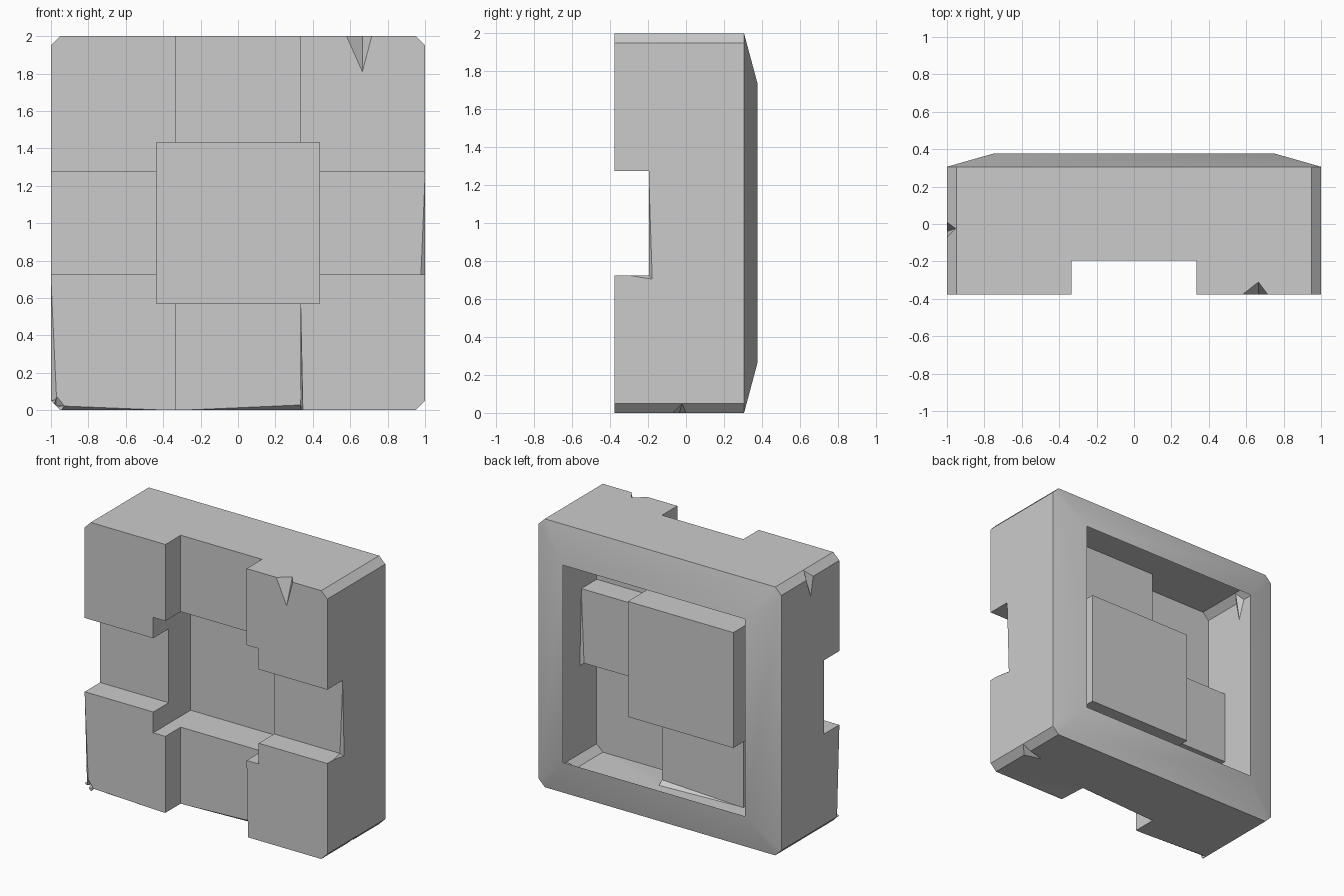
import bpy, bmesh
from math import radians

if "Cube" in bpy.data.objects:
    bpy.data.objects.remove(bpy.data.objects["Cube"])


def hull(name, points):
    """Closed convex solid around the given points."""
    bm = bmesh.new()
    for p in points:
        bm.verts.new(p)
    bmesh.ops.convex_hull(bm, input=bm.verts[:])
    bmesh.ops.dissolve_limit(bm, angle_limit=0.01, verts=bm.verts[:], edges=bm.edges[:])
    bmesh.ops.recalc_face_normals(bm, faces=bm.faces[:])
    mesh = bpy.data.meshes.new(name)
    bm.to_mesh(mesh)
    bm.free()
    ob = bpy.data.objects.new(name, mesh)
    bpy.context.collection.objects.link(ob)
    return ob


def cut(target, points):
    """Carve a convex cutter out of the target."""
    cutter = hull("cutter", points)
    cutter.hide_render = True
    mod = target.modifiers.new("cut", 'BOOLEAN')
    mod.operation = 'DIFFERENCE'
    mod.solver = 'EXACT'
    mod.object = cutter
    bpy.context.view_layer.objects.active = target
    bpy.ops.object.modifier_apply(modifier=mod.name)
    bpy.data.objects.remove(cutter)


def box(x, z0, z1, y0, y1):
    return [(i, j, k) for i in (-x, x) for j in (y0, y1) for k in (z0, z1)]


def notch(a, b, t, d):
    """Wedge with its valley along t-d, enlarged outwards past the surface."""
    mid = [(t[i] + d[i]) / 2 for i in range(3)]
    return [[mid[i] + 2 * (p[i] - mid[i]) for i in range(3)] for p in (a, b, t, d)]


FRONT, RIM, BACK, GROOVE, POCKET = -0.377, 0.306, 0.377, -0.196, 0.064

# block with chamfered corners and a sloping rear rim
outline = [(sx * a, 1 + sz * b) for sx in (-1, 1) for sz in (-1, 1)
           for a, b in ((1, 0.95), (0.95, 1))]
points = [(x, y, z) for y in (FRONT, RIM) for x, z in outline]
points += [(x, BACK, z) for x in (-0.75, 0.75) for z in (0.265, 1.735)]
block = hull("stone_block", points)

# crossing grooves and the central pocket
cut(block, box(0.335, -0.2, 2.2, -0.6, GROOVE))
cut(block, box(1.2, 0.725, 1.275, -0.6, GROOVE))
cut(block, box(0.435, 0.57, 1.43, -0.6, POCKET))

# pointed chips: top front edge, upper left chamfer, lower right chamfer
cut(block, notch((0.58, FRONT, 2), (0.715, FRONT, 2), (0.665, FRONT, 1.81), (0.665, -0.31, 2)))
cut(block, notch((-1, 0.01, 1.95), (-1, -0.07, 1.95), (-1, -0.04, 1.81), (-0.955, -0.025, 1.99)))
cut(block, notch((0.95, 0.0, 0), (0.95, -0.07, 0), (0.82, -0.035, 0), (1, -0.02, 0.05)))

# long worn edges: right groove, lower left corner, bottom of the groove
worn = [
    [(1, GROOVE, 1.25), (0.978, GROOVE, 0.725), (1, -0.178, 0.705), (1.02, -0.4, 0.725)],
    [(-1, FRONT, 0.7), (-0.97, FRONT, 0.06), (-1, -0.35, 0.04), (-1.05, -0.45, 0.05)],
    [(-0.97, FRONT, 0.075), (-0.93, FRONT, 0.025), (-0.975, -0.34, 0.025), (-1.02, -0.45, -0.02)],
    [(-0.38, FRONT, 0), (-0.93, FRONT, 0.022), (-0.95, -0.34, 0), (-0.95, -0.45, -0.05)],
    [(-0.3, GROOVE, 0), (0.335, GROOVE, 0.028), (0.335, -0.16, 0), (0.35, -0.4, -0.02)],
    [(0.335, FRONT, 0.57), (0.347, FRONT, -0.01), (0.335, -0.2, -0.01), (0.3, -0.45, -0.01)],
]
for wedge in worn:
    cut(block, wedge)

# open the back so the block is a hollow shell
bm = bmesh.new()
bm.from_mesh(block.data)
rear = [f for f in bm.faces if f.calc_center_median().y > 0.37]
bmesh.ops.delete(bm, geom=rear, context='FACES')
bm.to_mesh(block.data)
bm.free()

block.select_set(True)
bpy.context.view_layer.objects.active = block
bpy.ops.object.shade_smooth_by_angle(angle=radians(30))
